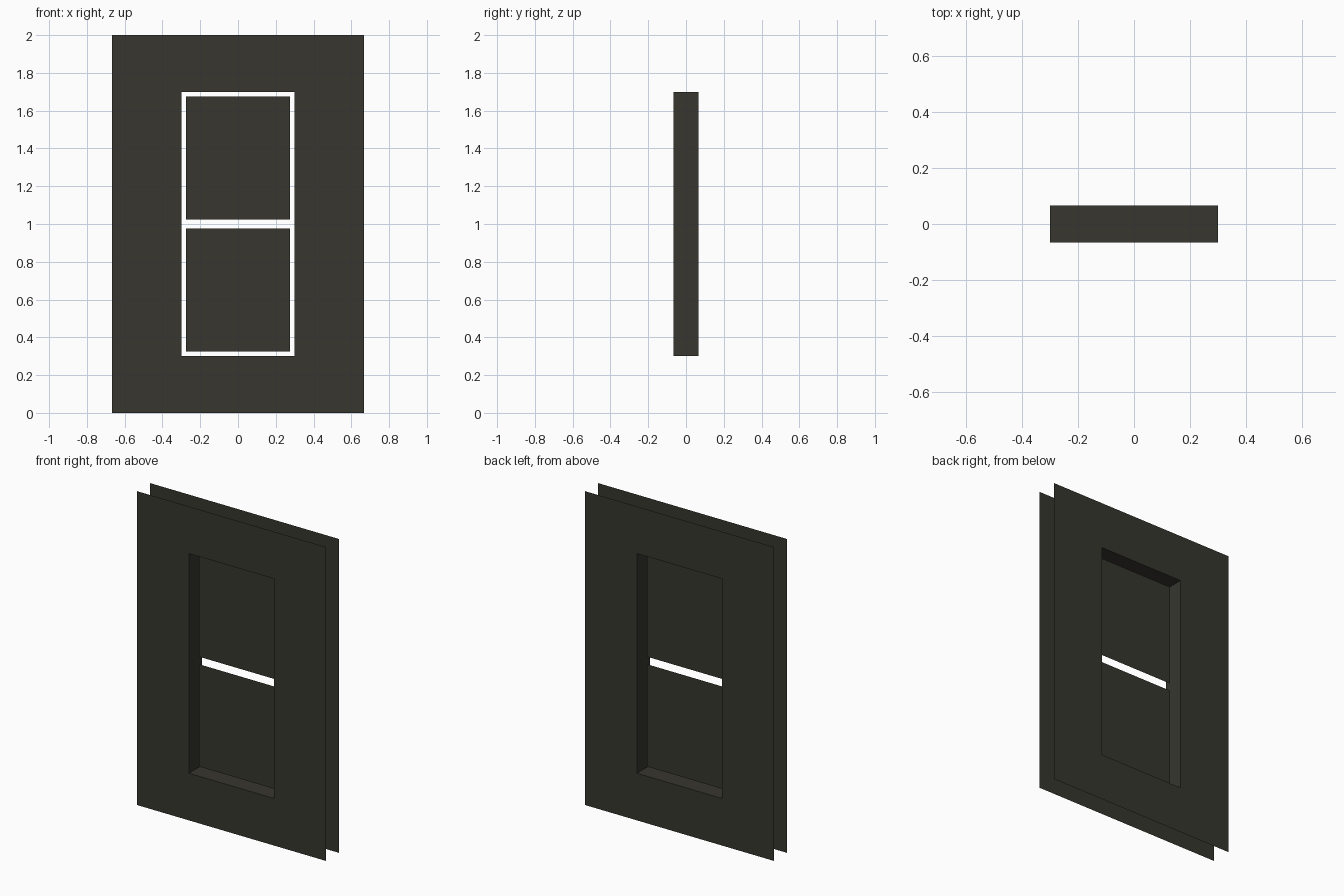
import bpy

if "Cube" in bpy.data.objects:
    bpy.data.objects.remove(bpy.data.objects["Cube"])

# One flat dark colour for everything
mat = bpy.data.materials.new("dark olive grey")
mat.diffuse_color = (0.038, 0.037, 0.028, 1.0)
mat.use_nodes = True
mat.node_tree.nodes["Principled BSDF"].inputs["Base Color"].default_value = mat.diffuse_color

HALF_D = 0.0667            # half wall depth
OUTER = (-0.6667, 0.6667, 0.0, 2.0)     # x0, x1, z0, z1
OPENING = (-0.3, 0.3, 0.3, 1.7)
BAR = 0.024                # gap left around the panes


def ring(rect, y):
    x0, x1, z0, z1 = rect
    return [(x0, y, z0), (x1, y, z0), (x1, y, z1), (x0, y, z1)]


def make(name, verts, faces):
    me = bpy.data.meshes.new(name)
    me.from_pydata(verts, [], faces)
    me.materials.append(mat)
    ob = bpy.data.objects.new(name, me)
    bpy.context.collection.objects.link(ob)
    return ob


def bridge(a, b):
    """Quads joining four-point loops starting at a and b."""
    return [(a + i, a + (i + 1) % 4, b + (i + 1) % 4, b + i) for i in range(4)]


# Wall: front sheet, opening reveal and back sheet as one bridged strip
verts = (ring(OUTER, -HALF_D) + ring(OPENING, -HALF_D)
         + ring(OPENING, HALF_D) + ring(OUTER, HALF_D))
make("wall_with_opening", verts, bridge(0, 4) + bridge(4, 8) + bridge(8, 12))

# Two thin window panes standing in the middle of the wall
x0, x1, z0, z1 = OPENING
for name, lo, hi in (("lower_pane", z0 + BAR, 1 - BAR),
                     ("upper_pane", 1 + BAR, z1 - BAR)):
    make(name, ring((x0 + BAR, x1 - BAR, lo, hi), 0.0), [(0, 1, 2, 3)])
